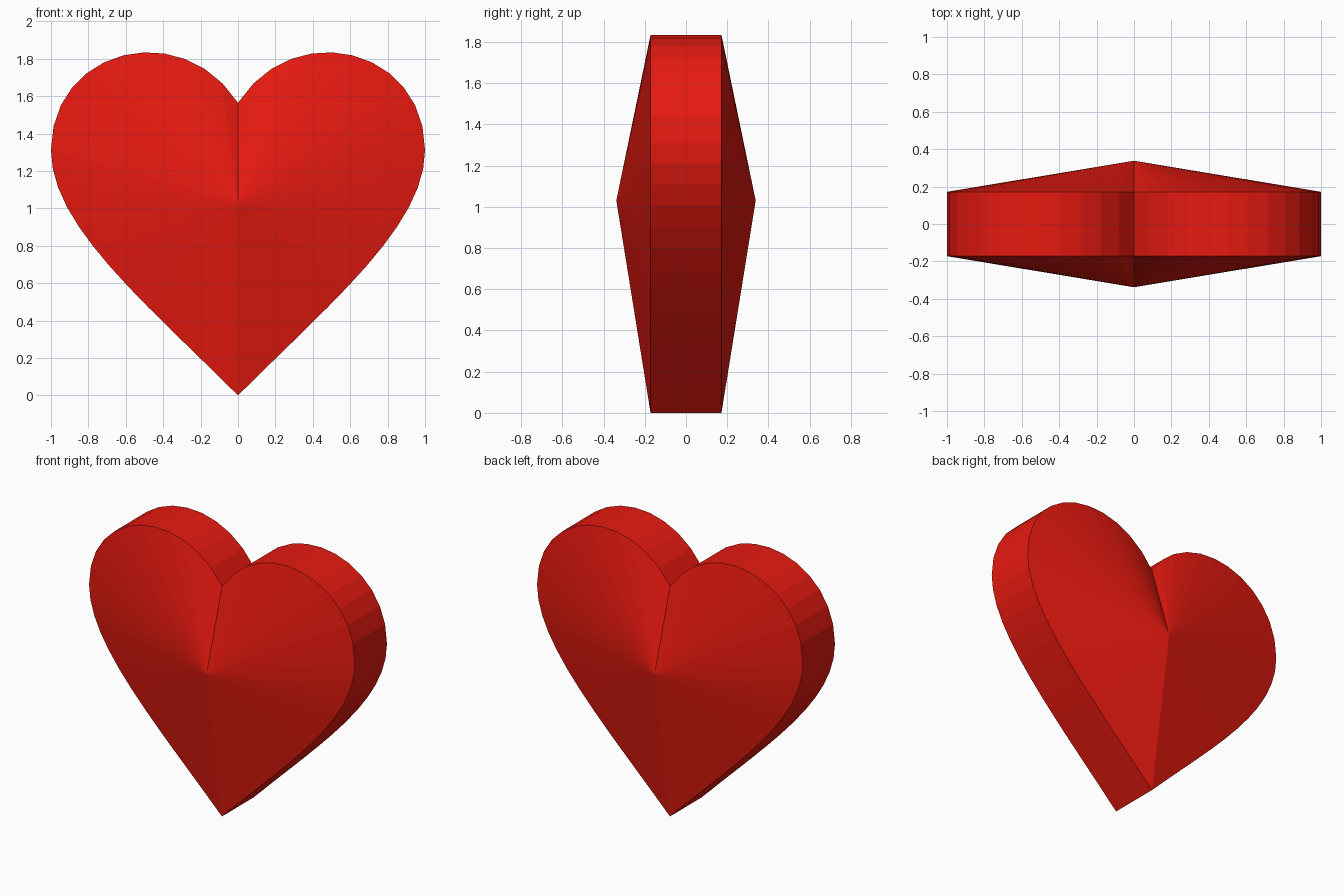
import bpy, bmesh
from mathutils import Vector

if "Cube" in bpy.data.objects:
    bpy.data.objects.remove(bpy.data.objects["Cube"])

STEPS = 12
RIM_Y, APEX_Y, APEX_Z = 0.172, 0.338, 1.03


def bezier(p0, p1, p2, p3):
    # points along one cubic curve, without its end point
    p0, p1, p2, p3 = map(Vector, (p0, p1, p2, p3))
    pts = []
    for i in range(STEPS):
        t = i / STEPS
        u = 1 - t
        pts.append(p0 * u**3 + 3 * p1 * u * u * t + 3 * p2 * u * t * t + p3 * t**3)
    return pts


# right half outline: cleft -> lobe -> widest point -> tip
half = bezier((0, 1.565), (0.30, 2.03), (1, 1.86), (1, 1.31))
half += bezier((1, 1.31), (1, 0.91), (0.5, 0.5), (0, 0))
half.append(Vector((0, 0)))
outline = half + [Vector((-p.x, p.y)) for p in half[-2:0:-1]]

bm = bmesh.new()
rims = []
# front and back faces rise from the rim to a central point
for side in (-1, 1):
    rim = [bm.verts.new((p.x, side * RIM_Y, p.y)) for p in outline]
    apex = bm.verts.new((0, side * APEX_Y, APEX_Z))
    for a, b in zip(rim, rim[1:] + rim[:1]):
        bm.faces.new((a, b, apex))
    rims.append(rim)

# side wall between the two rims
n = len(outline)
for i in range(n):
    j = (i + 1) % n
    bm.faces.new((rims[0][i], rims[0][j], rims[1][j], rims[1][i]))
bmesh.ops.recalc_face_normals(bm, faces=bm.faces)

mesh = bpy.data.meshes.new("heart")
bm.to_mesh(mesh)
bm.free()
heart = bpy.data.objects.new("heart", mesh)
bpy.context.collection.objects.link(heart)

red = bpy.data.materials.new("red")
red.diffuse_color = (0.8, 0.01, 0.005, 1)
red.use_nodes = True
red.node_tree.nodes["Principled BSDF"].inputs["Base Color"].default_value = red.diffuse_color
mesh.materials.append(red)
